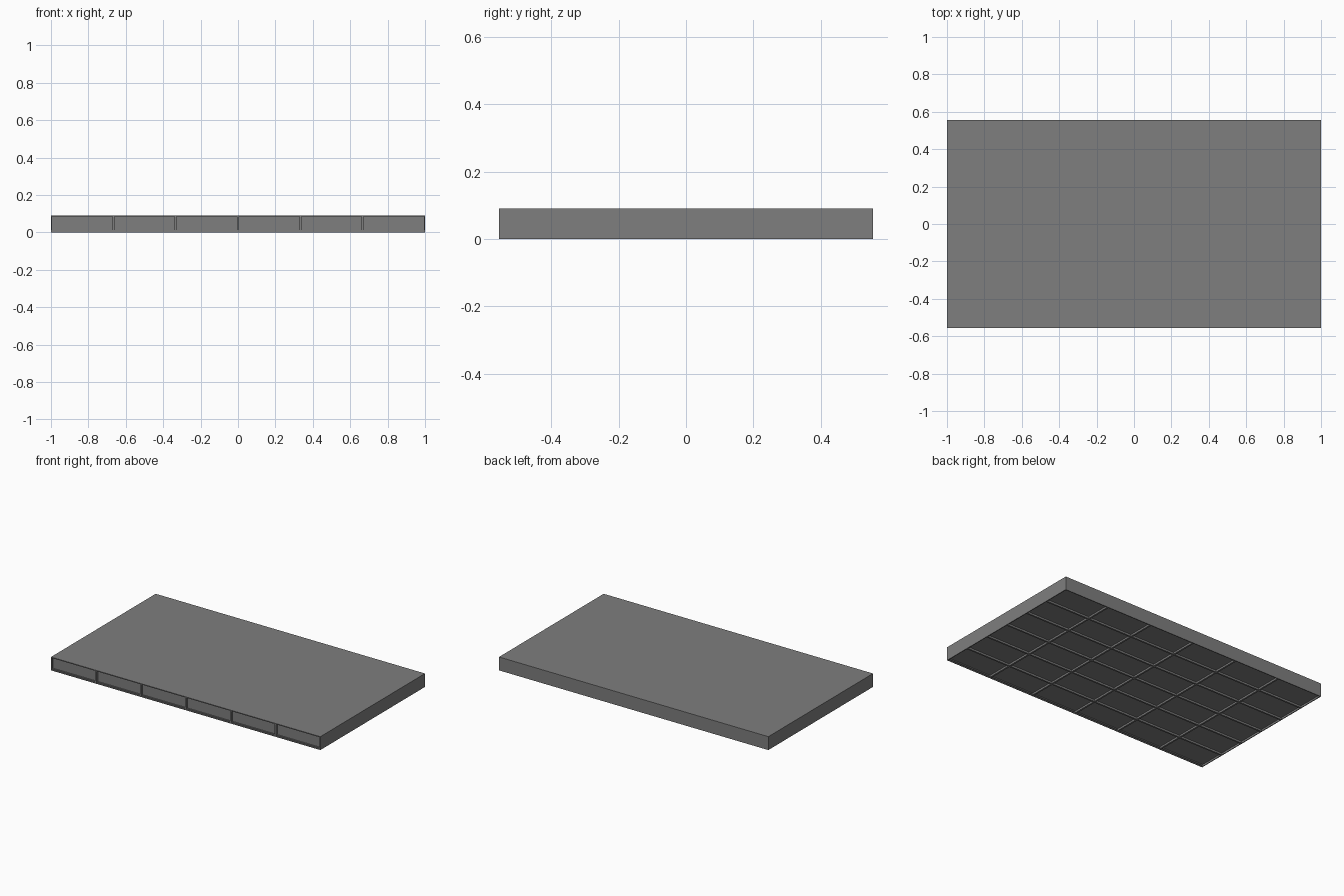
import bpy, bmesh
from mathutils import Vector

if "Cube" in bpy.data.objects:
    bpy.data.objects.remove(bpy.data.objects["Cube"])

W, D, H = 2.0, 1.11, 0.09
NX, NY = 6, 6
RIM, DEPTH = 0.008, 0.012

# solid slab
bm = bmesh.new()
bmesh.ops.create_cube(bm, size=1)
bmesh.ops.scale(bm, verts=bm.verts[:], vec=(W, D, H))
bmesh.ops.translate(bm, verts=bm.verts[:], vec=(0, 0, H / 2))

# split into a grid of cells
cuts = [((-W / 2 + W * i / NX, 0, 0), (1, 0, 0)) for i in range(1, NX)]
cuts += [((0, -D / 2 + D * j / NY, 0), (0, 1, 0)) for j in range(1, NY)]
for co, no in cuts:
    bmesh.ops.bisect_plane(bm, geom=bm.verts[:] + bm.edges[:] + bm.faces[:],
                           plane_co=co, plane_no=no)
bm.normal_update()


def recess(panels, inward):
    """Inset each cell to leave a rim, then sink its panel."""
    bmesh.ops.inset_individual(bm, faces=panels, thickness=RIM, depth=0)
    for f in bmesh.ops.extrude_discrete_faces(bm, faces=panels)["faces"]:
        bmesh.ops.translate(bm, verts=f.verts[:], vec=Vector(inward) * DEPTH)


# recessed panels along the front and over the underside
front = [f for f in bm.faces if f.normal.y < -0.9]
under = [f for f in bm.faces if f.normal.z < -0.9]
recess(front, (0, 1, 0))
recess(under, (0, 0, 1))

# merge the cut lines on the plain faces
bmesh.ops.dissolve_limit(bm, angle_limit=0.01, verts=bm.verts[:], edges=bm.edges[:])
bmesh.ops.recalc_face_normals(bm, faces=bm.faces[:])

mesh = bpy.data.meshes.new("platform")
bm.to_mesh(mesh)
bm.free()
platform = bpy.data.objects.new("platform", mesh)
bpy.context.collection.objects.link(platform)

# dark grey
mat = bpy.data.materials.new("dark_grey")
mat.diffuse_color = (0.21, 0.21, 0.21, 1)
mat.use_nodes = True
mat.node_tree.nodes["Principled BSDF"].inputs["Base Color"].default_value = mat.diffuse_color
mesh.materials.append(mat)
